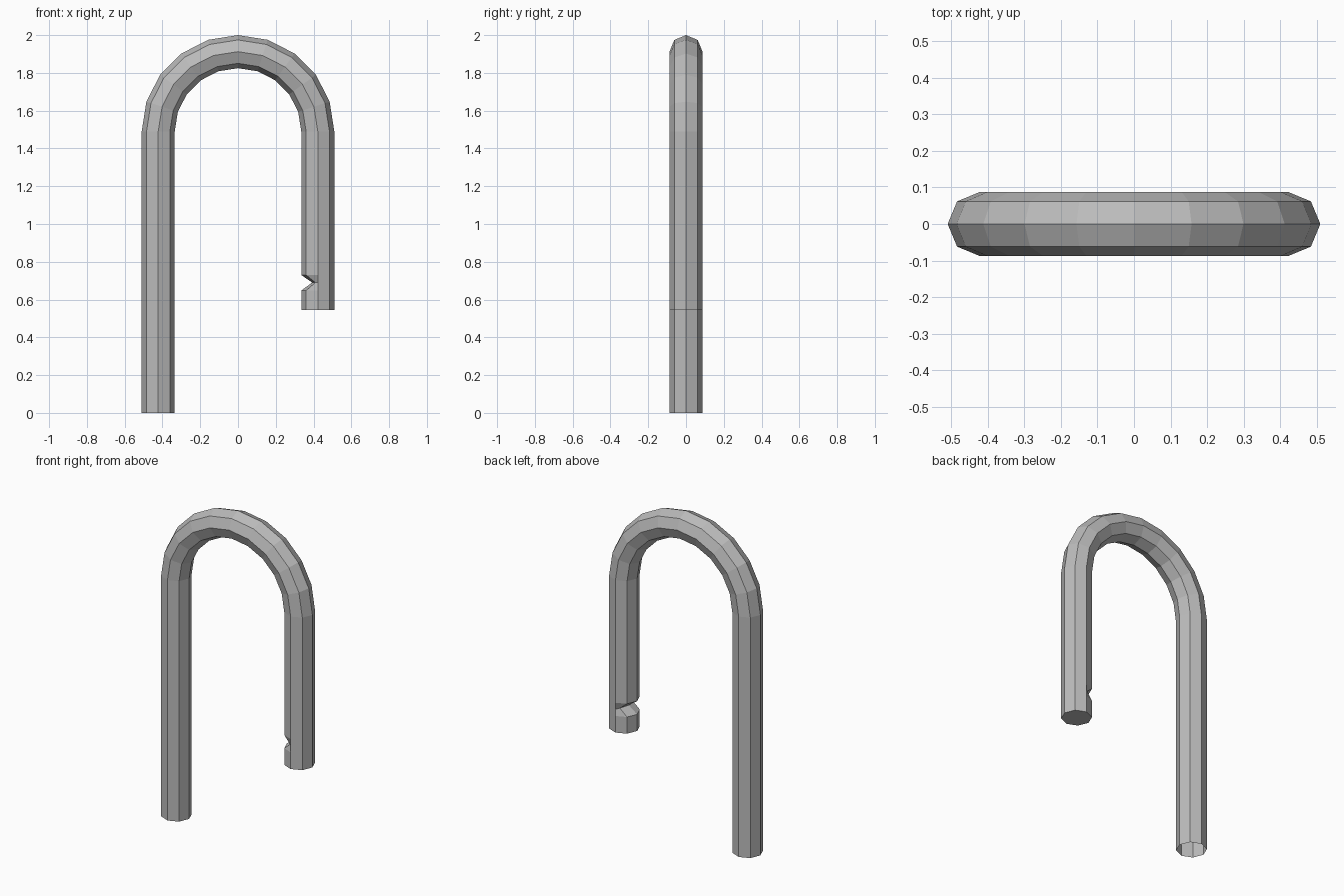
import bpy, bmesh, math
from mathutils import Vector

cube = bpy.data.objects.get("Cube")
if cube:
    bpy.data.objects.remove(cube, do_unlink=True)

SIDES, ARC_STEPS = 8, 10
TUBE, BEND = 0.0875, 0.4225     # tube radius, bend radius
SPRING = 1.49                   # height where the bend starts
TIP = 0.545                     # height of the short end

steel = bpy.data.materials.new("grey steel")
steel.use_nodes = True
colour = (0.5, 0.5, 0.5, 1)
steel.diffuse_color = colour
steel.node_tree.nodes["Principled BSDF"].inputs["Base Color"].default_value = colour

bm = bmesh.new()


def ring(centre, outward, notch=False):
    """Octagonal section; the notch pushes the inner corners outward."""
    verts = []
    for i in range(SIDES):
        a = math.tau * i / SIDES
        out, side = TUBE * math.cos(a), TUBE * math.sin(a)
        if notch and out < -0.01:
            out = -0.03 if abs(side) < 0.01 else -0.0125
        verts.append(bm.verts.new(centre + outward * out + Vector((0, side, 0))))
    return verts


# Long leg, bend, short leg with its latch notch
left, right = Vector((-1, 0, 0)), Vector((1, 0, 0))
rings = [ring(Vector((-BEND, 0, 0)), left)]
for k in range(ARC_STEPS + 1):
    a = math.pi * (1 - k / ARC_STEPS)
    d = Vector((math.cos(a), 0, math.sin(a)))
    rings.append(ring(Vector((0, 0, SPRING)) + d * BEND, d))
for z, notch in ((0.73, False), (0.69, True), (0.648, False), (TIP, False)):
    rings.append(ring(Vector((BEND, 0, z)), right, notch))

# Skin the sections; the short end is closed, the long end is open
for a, b in zip(rings, rings[1:]):
    for i in range(SIDES):
        j = (i + 1) % SIDES
        bm.faces.new((a[i], a[j], b[j], b[i]))
bm.faces.new(rings[-1])
bmesh.ops.recalc_face_normals(bm, faces=bm.faces)

mesh = bpy.data.meshes.new("shackle")
bm.to_mesh(mesh)
bm.free()
mesh.materials.append(steel)
shackle = bpy.data.objects.new("shackle", mesh)
bpy.context.collection.objects.link(shackle)
